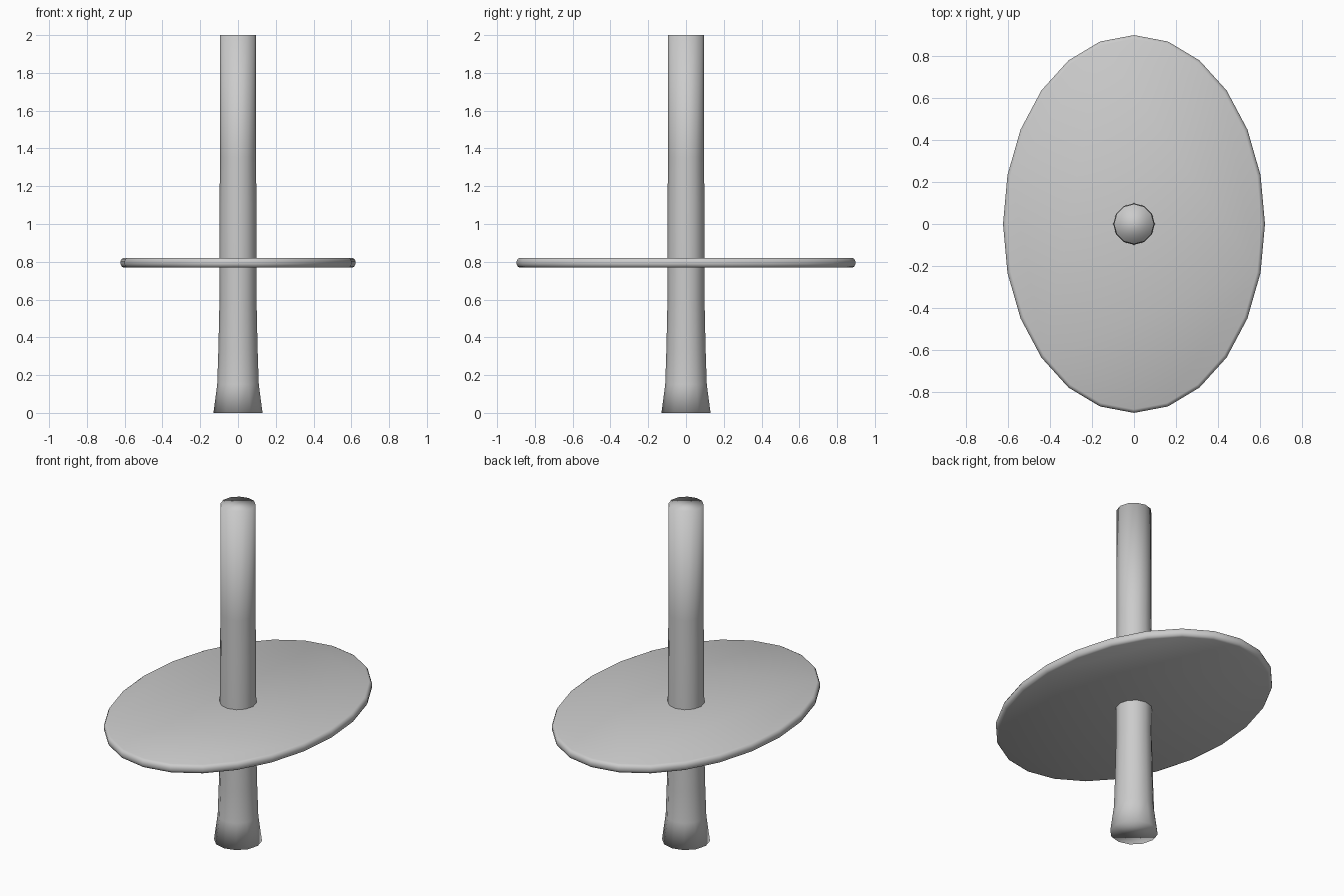
import bpy, bmesh
from math import cos, sin, pi

if "Cube" in bpy.data.objects:
    bpy.data.objects.remove(bpy.data.objects["Cube"])


def lathe(name, profile, sides, stretch=0.0):
    """Stack rings (radius, z) into a closed solid; stretch lengthens the y radius."""
    bm = bmesh.new()
    rings = []
    for r, z in profile:
        rings.append([bm.verts.new((r * cos(2 * pi * i / sides),
                                    (r + stretch) * sin(2 * pi * i / sides), z))
                      for i in range(sides)])
    for a, b in zip(rings, rings[1:]):
        for i in range(sides):
            j = (i + 1) % sides
            bm.faces.new((a[i], a[j], b[j], b[i]))
    bm.faces.new(rings[0][::-1])
    bm.faces.new(rings[-1])
    for f in bm.faces:
        f.smooth = True
    mesh = bpy.data.meshes.new(name)
    bm.to_mesh(mesh)
    bm.free()
    obj = bpy.data.objects.new(name, mesh)
    bpy.context.collection.objects.link(obj)
    return obj


# Pole with a flared foot
lathe("pole", [(0.13, 0), (0.11, 0.15), (0.104, 0.33), (0.098, 0.6),
               (0.099, 0.8), (0.098, 1.1), (0.095, 1.35), (0.095, 2.0)], 12)

# Oval plate with a rounded rim
lathe("oval_plate", [(0.605, 0.769), (0.616, 0.775), (0.622, 0.787),
                     (0.622, 0.803), (0.616, 0.815), (0.605, 0.821)], 24, 0.275)
